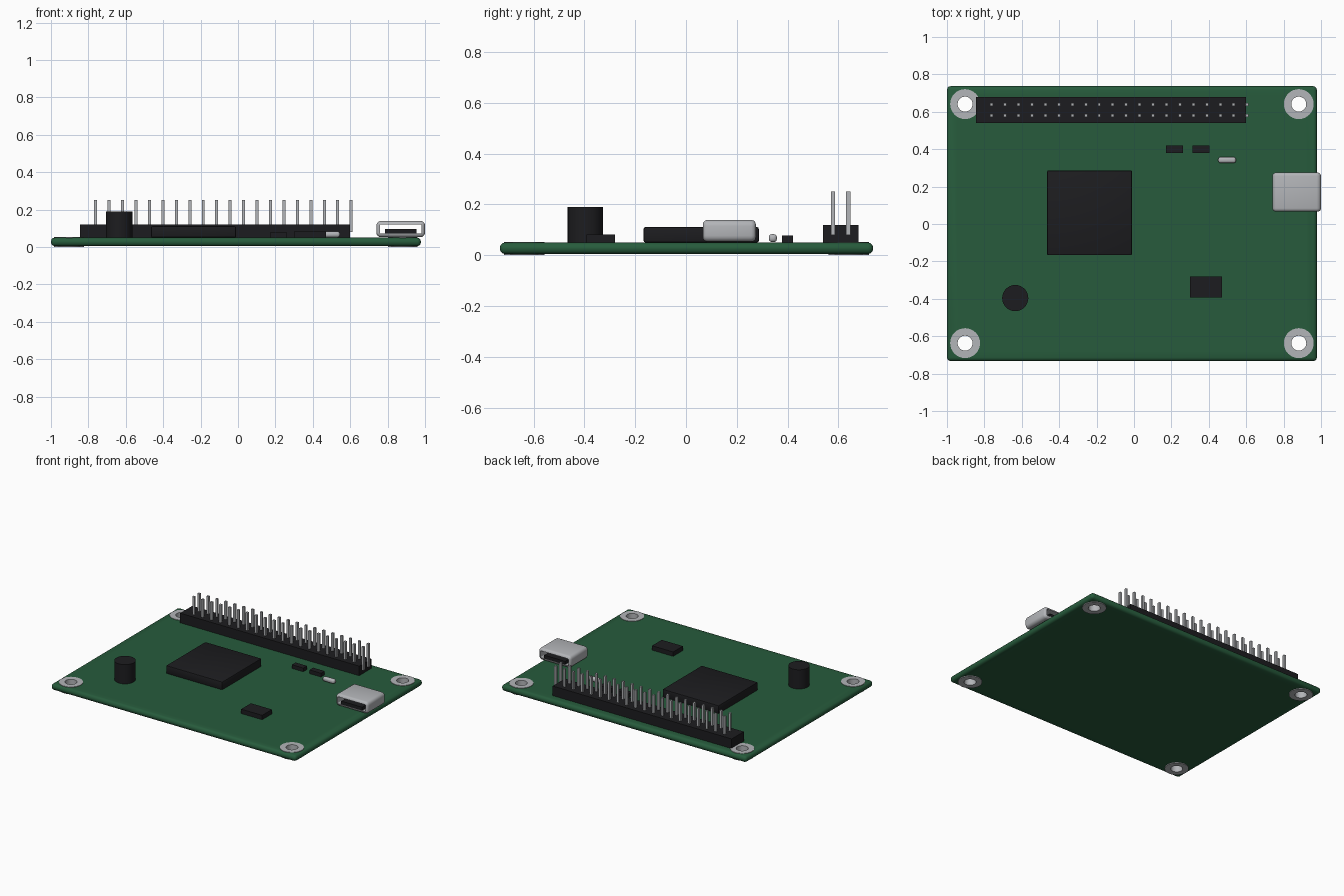
import bpy, bmesh, math
from mathutils import Matrix, Vector

if "Cube" in bpy.data.objects:
    bpy.data.objects.remove(bpy.data.objects["Cube"])


def material(name, rgb):
    m = bpy.data.materials.new(name)
    m.diffuse_color = (*rgb, 1)
    m.use_nodes = True
    m.node_tree.nodes["Principled BSDF"].inputs["Base Color"].default_value = m.diffuse_color
    return m


GREEN = material("board_green", (0.02, 0.105, 0.045))
BLACK = material("plastic_black", (0.012, 0.012, 0.014))
METAL = material("metal", (0.45, 0.46, 0.48))


def finish(name, bm, mat):
    bmesh.ops.recalc_face_normals(bm, faces=bm.faces)
    me = bpy.data.meshes.new(name)
    bm.to_mesh(me)
    bm.free()
    ob = bpy.data.objects.new(name, me)
    bpy.context.collection.objects.link(ob)
    me.materials.append(mat)
    return ob


def add_box(bm, x, y, z):
    lo, hi = Vector((x[0], y[0], z[0])), Vector((x[1], y[1], z[1]))
    mat = Matrix.Translation((lo + hi) / 2) @ Matrix.Diagonal((*(hi - lo), 1))
    bmesh.ops.create_cube(bm, size=1, matrix=mat)


def box(name, x, y, z, mat, bevel=0, segs=2):
    bm = bmesh.new()
    add_box(bm, x, y, z)
    if bevel:
        bmesh.ops.bevel(bm, geom=bm.edges[:], offset=bevel, segments=segs,
                        profile=0.5, affect='EDGES', clamp_overlap=True)
    return finish(name, bm, mat)


def add_cylinder(bm, x, y, r, z0, z1, n=32):
    bmesh.ops.create_cone(bm, cap_ends=True, segments=n, radius1=r, radius2=r,
                          depth=z1 - z0, matrix=Matrix.Translation((x, y, (z0 + z1) / 2)))


def closed_loft(bm, rings):
    """Join rings of points into a closed tube, last ring back to the first."""
    loops = [[bm.verts.new(p) for p in ring] for ring in rings]
    n = len(loops[0])
    for a, b in zip(loops, loops[1:] + loops[:1]):
        for i in range(n):
            j = (i + 1) % n
            bm.faces.new((a[i], a[j], b[j], b[i]))


def rounded_rect(cx, cz, hx, hz, r, y, n=4):
    pts = []
    for q, (sx, sz) in enumerate(((1, 1), (-1, 1), (-1, -1), (1, -1))):
        for k in range(n + 1):
            a = math.pi / 2 * (q + k / n)
            pts.append((cx + sx * (hx - r) + r * math.cos(a), y,
                        cz + sz * (hz - r) + r * math.sin(a)))
    return pts


HOLES = [(x, y) for x in (-0.903, 0.881) for y in (-0.637, 0.641)]
TOP = 0.05

# Circuit board with four corner holes
board = box("circuit_board", (-1, 0.978), (-0.733, 0.737), (0.005, TOP), GREEN, 0.02, 3)
bm = bmesh.new()
for x, y in HOLES:
    add_cylinder(bm, x, y, 0.046, -0.1, 0.2)
cutter = finish("hole_cutter", bm, GREEN)
cutter.hide_render = True
mod = board.modifiers.new("holes", 'BOOLEAN')
mod.operation, mod.solver, mod.object = 'DIFFERENCE', 'EXACT', cutter
bpy.context.view_layer.objects.active = board
bpy.ops.object.modifier_apply(modifier=mod.name)
bpy.data.objects.remove(cutter)

# Metal mounting rings lining the holes
bm = bmesh.new()
for cx, cy in HOLES:
    closed_loft(bm, [[(cx + r * math.cos(a), cy + r * math.sin(a), z)
                      for a in (math.tau * i / 32 for i in range(32))]
                     for r, z in ((0.04, 0), (0.08, 0), (0.08, 0.053), (0.04, 0.053))])
finish("mounting_rings", bm, METAL)

# Pin header: black base and two rows of twenty pins
box("header_base", (-0.845, 0.60), (0.54, 0.68), (0.048, 0.12), BLACK)
bm = bmesh.new()
for i in range(20):
    x = -0.761 + i * 0.0719
    for y in (0.579, 0.639):
        add_box(bm, (x - 0.008, x + 0.008), (y - 0.008, y + 0.008), (0.08, 0.25))
finish("header_pins", bm, METAL)

# Chips and small components
box("main_chip", (-0.465, -0.01), (-0.167, 0.287), (TOP, 0.111), BLACK, 0.008)
box("small_chip", (0.30, 0.47), (-0.392, -0.28), (0.048, 0.082), BLACK)
for i, x in enumerate((0.17, 0.312)):
    box(f"resistor_{i + 1}", (x, x + 0.092), (0.379, 0.421), (0.048, 0.077), BLACK)
box("crystal", (0.45, 0.545), (0.326, 0.358), (0.052, 0.083), METAL, 0.012, 3)

# Round capacitor
bm = bmesh.new()
add_cylinder(bm, -0.635, -0.396, 0.07, 0.048, 0.19)
finish("capacitor", bm, BLACK)

# Port: rounded metal shell open along y, with a black tongue inside
y0, y1, b = 0.066, 0.275, 0.018
bm = bmesh.new()
path = [(b, y0)]
path += [(b * (1 - math.sin(t)), y0 + b * (1 - math.cos(t)))
         for t in (math.pi / 6 * k for k in (1, 2, 3))]
path += [(i, y0 + y1 - y) for i, y in reversed(path)]
closed_loft(bm, [rounded_rect(0.87, 0.096, 0.13 - i, 0.043 - i, 0.024 - i, y)
                 for i, y in path])
finish("port_shell", bm, METAL)
box("port_tongue", (0.785, 0.955), (y0 + 0.002, y1 - 0.002), (0.069, 0.095), BLACK)

# Smooth shading with sharp edges kept
for ob in bpy.context.scene.objects:
    ob.select_set(True)
bpy.context.view_layer.objects.active = board
bpy.ops.object.shade_smooth_by_angle(angle=math.radians(35))
